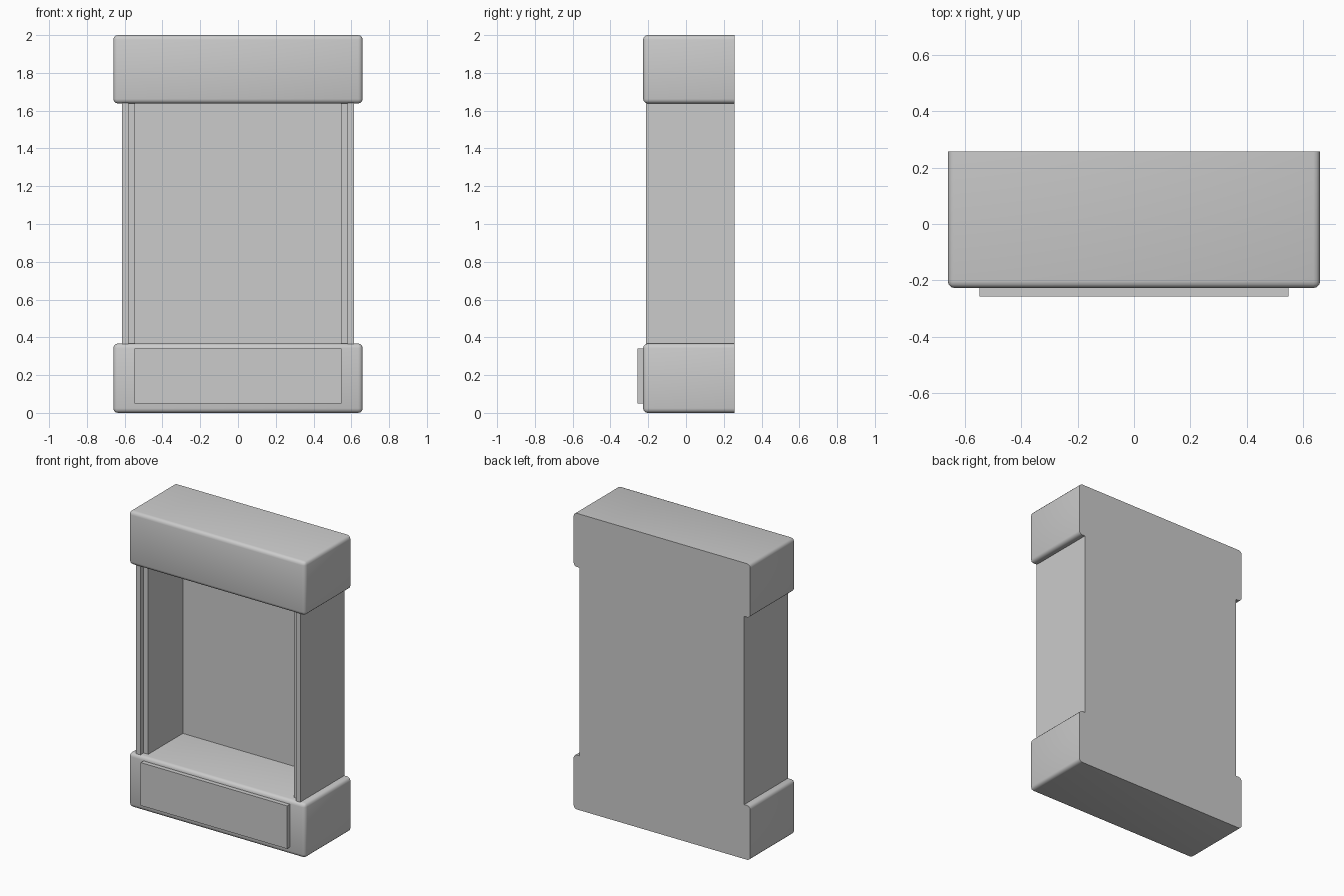
import bpy, bmesh

if "Cube" in bpy.data.objects:
    bpy.data.objects.remove(bpy.data.objects["Cube"])

BACK, FRONT = 0.257, -0.227


def finish(name, bm):
    bmesh.ops.recalc_face_normals(bm, faces=bm.faces[:])
    mesh = bpy.data.meshes.new(name)
    bm.to_mesh(mesh)
    bm.free()
    ob = bpy.data.objects.new(name, mesh)
    bpy.context.collection.objects.link(ob)
    bpy.ops.object.select_all(action='DESELECT')
    bpy.context.view_layer.objects.active = ob
    ob.select_set(True)
    bpy.ops.object.shade_smooth_by_angle(angle=0.6)
    return ob


def block(name, lo, hi, radius):
    """Box with rounded edges, except the flat back rim."""
    bm = bmesh.new()
    bmesh.ops.create_cube(bm, size=1)
    for v in bm.verts:
        for i in range(3):
            v.co[i] = hi[i] if v.co[i] > 0 else lo[i]
    edges = [e for e in bm.edges if min(v.co.y for v in e.verts) < hi[1] - 1e-4]
    if radius:
        bmesh.ops.bevel(bm, geom=edges, offset=radius, segments=3, profile=0.5,
                        affect='EDGES')
    return finish(name, bm)


# rounded top and bottom housings
block("bottom_housing", (-0.66, FRONT, 0.0), (0.66, BACK, 0.367), 0.024)
block("top_housing", (-0.66, FRONT, 1.638), (0.66, BACK, 2.0), 0.024)

# raised plate on the bottom housing
block("front_plate", (-0.547, -0.257, 0.05), (0.547, FRONT + 0.005, 0.34), 0)

# middle body: U-shaped section with a stepped front rim
half = [(0.615, BACK), (0.615, -0.211), (0.58, -0.211), (0.58, -0.18),
        (0.545, -0.18), (0.545, 0.19)]
outline = half + [(-x, y) for x, y in reversed(half)]
bm = bmesh.new()
face = bm.faces.new([bm.verts.new((x, y, 0.345)) for x, y in outline])
new = bmesh.ops.extrude_face_region(bm, geom=[face])["geom"]
bmesh.ops.translate(bm, vec=(0, 0, 1.315),
                    verts=[g for g in new if isinstance(g, bmesh.types.BMVert)])
finish("middle_body", bm)
